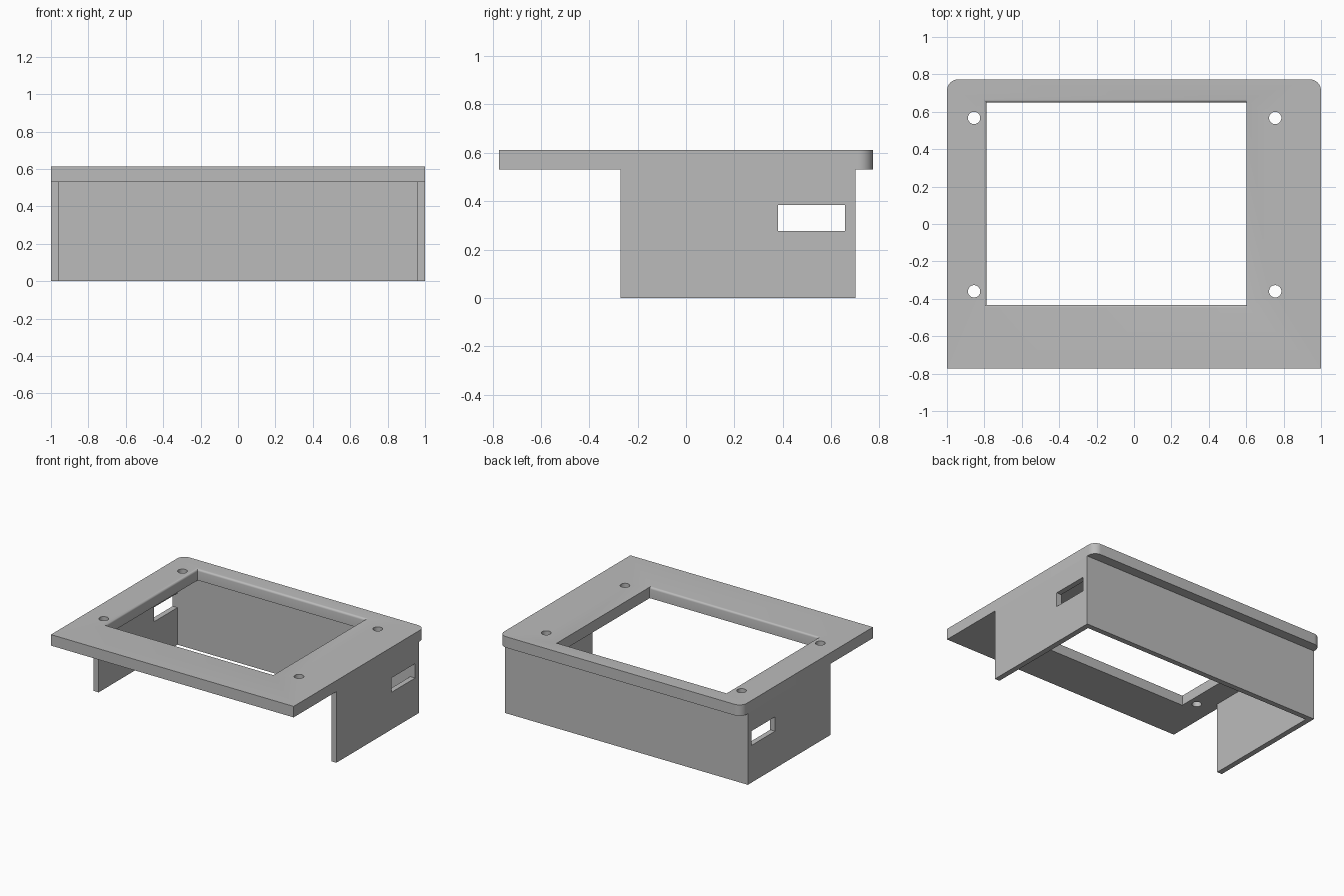
import bpy, bmesh, math

cube = bpy.data.objects.get("Cube")
if cube:
    bpy.data.objects.remove(cube, do_unlink=True)

grey = bpy.data.materials.new("plain grey")
grey.use_nodes = True
COLOUR = (0.5, 0.5, 0.5, 1)
grey.diffuse_color = COLOUR
grey.node_tree.nodes["Principled BSDF"].inputs["Base Color"].default_value = COLOUR


def loft(name, rings):
    """Closed solid through a stack of matching rings of 3D points."""
    bm = bmesh.new()
    loops = [[bm.verts.new(p) for p in ring] for ring in rings]
    n = len(loops[0])
    bm.faces.new(loops[0][::-1])
    bm.faces.new(loops[-1])
    for low, high in zip(loops, loops[1:]):
        for i in range(n):
            j = (i + 1) % n
            bm.faces.new((low[i], low[j], high[j], high[i]))
    bmesh.ops.recalc_face_normals(bm, faces=bm.faces)
    mesh = bpy.data.meshes.new(name)
    bm.to_mesh(mesh)
    bm.free()
    mesh.materials.append(grey)
    ob = bpy.data.objects.new(name, mesh)
    bpy.context.collection.objects.link(ob)
    return ob


def prism(name, outline, z0, z1):
    return loft(name, [[(x, y, z) for x, y in outline] for z in (z0, z1)])


def rect(x0, x1, y0, y1):
    return [(x0, y0), (x1, y0), (x1, y1), (x0, y1)]


def arc(cx, cy, r, start, end, steps):
    angles = [math.radians(start + (end - start) * i / steps) for i in range(steps + 1)]
    return [(cx + r * math.cos(a), cy + r * math.sin(a)) for a in angles]


def cut(target, cutter):
    mod = target.modifiers.new("cut", "BOOLEAN")
    mod.operation, mod.solver, mod.object = "DIFFERENCE", "EXACT", cutter
    bpy.context.view_layer.objects.active = target
    bpy.ops.object.modifier_apply(modifier=mod.name)
    bpy.data.objects.remove(cutter, do_unlink=True)


TOP, UNDER = 0.612, 0.53
HALF_Y, CORNER = 0.773, 0.06

# Face plate with rounded rear corners
outline = [(-1, -HALF_Y), (1, -HALF_Y)]
outline += arc(1 - CORNER, HALF_Y - CORNER, CORNER, 0, 90, 10)
outline += arc(CORNER - 1, HALF_Y - CORNER, CORNER, 90, 180, 10)
plate = prism("face_plate", outline, UNDER, TOP)

# Screen opening, its upper rim rounded on the left, front and rear edges
R = 0.015
profile = [(UNDER - 0.1, 0)]
for i in range(5):
    a = math.radians(90 * i / 4)
    profile.append((TOP - R + R * math.sin(a), R * (1 - math.cos(a))))
profile.append((TOP + 0.1, R))
cut(plate, loft("opening_cutter", [
    [(x, y, z) for x, y in rect(-0.788 - o, 0.602, -0.432 - o, 0.65 + o)]
    for z, o in profile]))

# Four screw holes
for x in (-0.855, 0.755):
    for y in (-0.36, 0.567):
        cut(plate, prism("hole_cutter", arc(x, y, 0.033, 0, 348.75, 31), 0.4, 0.8))

# U-shaped skirt: two side walls and a rear wall
walls = prism("skirt_walls", [
    (-1, -0.27), (-0.96, -0.27), (-0.96, 0.66), (0.96, 0.66),
    (0.96, -0.27), (1, -0.27), (1, 0.70), (-1, 0.70)], 0, UNDER)

# Cable slot through both side walls
cut(walls, prism("slot_cutter", rect(-1.2, 1.2, 0.38, 0.658), 0.277, 0.384))

# Smooth the rounded edges, keep the rest crisp
for ob in (plate, walls):
    bpy.ops.object.select_all(action="DESELECT")
    ob.select_set(True)
    bpy.context.view_layer.objects.active = ob
    bpy.ops.object.shade_smooth_by_angle(angle=math.radians(30))
